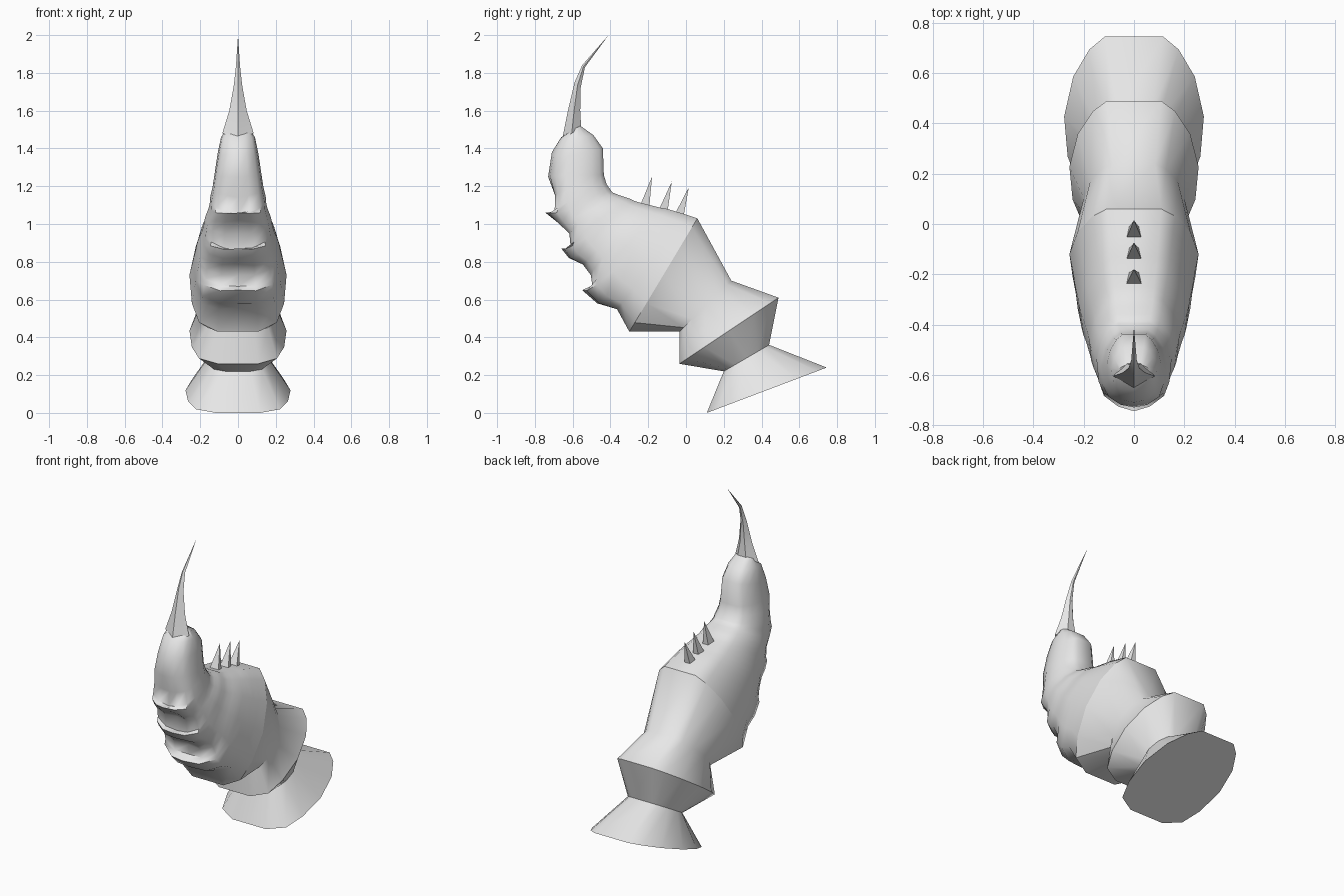
import bpy
import bmesh
import math
from mathutils import Vector

if "Cube" in bpy.data.objects:
    bpy.data.objects.remove(bpy.data.objects["Cube"], do_unlink=True)

grey = bpy.data.materials.new("pale_grey")
grey.use_nodes = True
grey.diffuse_color = (0.8, 0.8, 0.8, 1)
grey.node_tree.nodes["Principled BSDF"].inputs["Base Color"].default_value = (0.8, 0.8, 0.8, 1)

# Half outlines: (position from front to back, share of half width)
EGG = [(0, 0), (0, .42), (.08, .8), (.25, .95), (.5, 1), (.75, .87), (.92, .64), (1, .42)]
BLADE = [(0, 0), (.5, 1), (1, .35)]


def ring(front, back, width, outline, push=Vector()):
    """Mirrored outline between a front and a back point; push bulges the front."""
    half = []
    for i, (t, share) in enumerate(outline):
        p = front.lerp(back, t) + push * max(0, 1 - .3 * i)
        half.append(Vector((share * width, p.y, p.z)))
    mirrored = [Vector((-p.x, p.y, p.z)) for p in reversed(half) if p.x > 0]
    return half + mirrored


def loft(name, rings, cap_start, cap_end, tip=None, angle=40):
    bm = bmesh.new()
    loops = [[bm.verts.new(p) for p in r] for r in rings]
    n = len(loops[0])
    for a, b in zip(loops, loops[1:]):
        for i in range(n):
            j = (i + 1) % n
            bm.faces.new((a[i], a[j], b[j], b[i]))
    if cap_start:
        bm.faces.new(loops[0])
    if tip:
        end = bm.verts.new(tip)
        for i in range(n):
            bm.faces.new((loops[-1][i], loops[-1][(i + 1) % n], end))
    elif cap_end:
        bm.faces.new(loops[-1])
    bmesh.ops.recalc_face_normals(bm, faces=bm.faces)
    mesh = bpy.data.meshes.new(name)
    bm.to_mesh(mesh)
    bm.free()
    mesh.materials.append(grey)
    obj = bpy.data.objects.new(name, mesh)
    bpy.context.collection.objects.link(obj)
    bpy.ops.object.select_all(action='DESELECT')
    obj.select_set(True)
    bpy.context.view_layer.objects.active = obj
    bpy.ops.object.shade_smooth_by_angle(angle=math.radians(angle))
    return obj


def section(fy, fz, by, bz, w):
    return Vector((0, fy, fz)), Vector((0, by, bz)), w


# Flared segments at the base: front y, z, back y, z, half width
segments = [section(*s) for s in (
    (.11, 0, .745, .24, .278),
    (.20, .22, .44, .36, .16),
    (-.035, .26, .49, .61, .257),
    (-.035, .43, .24, .70, .2),
    (-.30, .43, .06, 1.03, .257))]
loft("flared_segments", [ring(*s, EGG) for s in segments], True, False)

# Body: front profile with three folds, back profile and half width
body = [section(*s) for s in (
    (-.30, .43, .06, 1.03, .257), (-.36, .56, 0, 1.05, .243),
    (-.47, .58, -.05, 1.065, .235), (-.55, .65, -.1, 1.08, .225),
    (-.49, .67, -.13, 1.085, .22), (-.49, .73, -.17, 1.095, .212),
    (-.54, .79, -.21, 1.105, .2), (-.62, .82, -.25, 1.115, .19),
    (-.66, .87, -.28, 1.125, .182), (-.60, .86, -.3, 1.135, .178),
    (-.60, .95, -.33, 1.145, .17), (-.69, 1.02, -.36, 1.155, .16),
    (-.745, 1.06, -.385, 1.165, .15), (-.69, 1.05, -.395, 1.175, .148),
    (-.685, 1.14, -.42, 1.21, .135), (-.73, 1.25, -.435, 1.26, .125),
    (-.71, 1.38, -.44, 1.4, .108), (-.66, 1.46, -.49, 1.47, .09),
    (-.60, 1.5, -.56, 1.52, .06))]
body_rings = []
for i, (front, back, width) in enumerate(body):
    # The folds fade out sideways into an averaged front line
    reach = min(2, i, len(body) - 1 - i)
    near = [s[0] for s in body[i - reach:i + reach + 1]]
    base = sum(near, Vector()) / len(near)
    body_rings.append(ring(base, back, width, EGG, front - base))
loft("ridged_body", body_rings, False, True, angle=60)

# Curved stinger on the top
stinger = [section(*s) for s in (
    (-.655, 1.45, -.555, 1.51, .083), (-.625, 1.6, -.56, 1.6, .046),
    (-.59, 1.75, -.558, 1.72, .022), (-.55, 1.84, -.535, 1.83, .011))]
loft("stinger", [ring(*s, BLADE) for s in stinger], True, False,
     tip=(0, -.41, 2), angle=35)

# Three spines along the back
for k, (y, z, tip_y, tip_z) in enumerate((
        (-.25, 1.08, -.18, 1.25), (-.155, 1.05, -.075, 1.225), (-.07, 1.03, .015, 1.195))):
    foot = [Vector((x, y + dy, z)) for x, dy in ((-.036, 0), (.036, 0), (.022, .055), (-.022, .055))]
    loft(f"back_spine_{k + 1}", [foot], True, False, tip=(0, tip_y, tip_z), angle=10)
